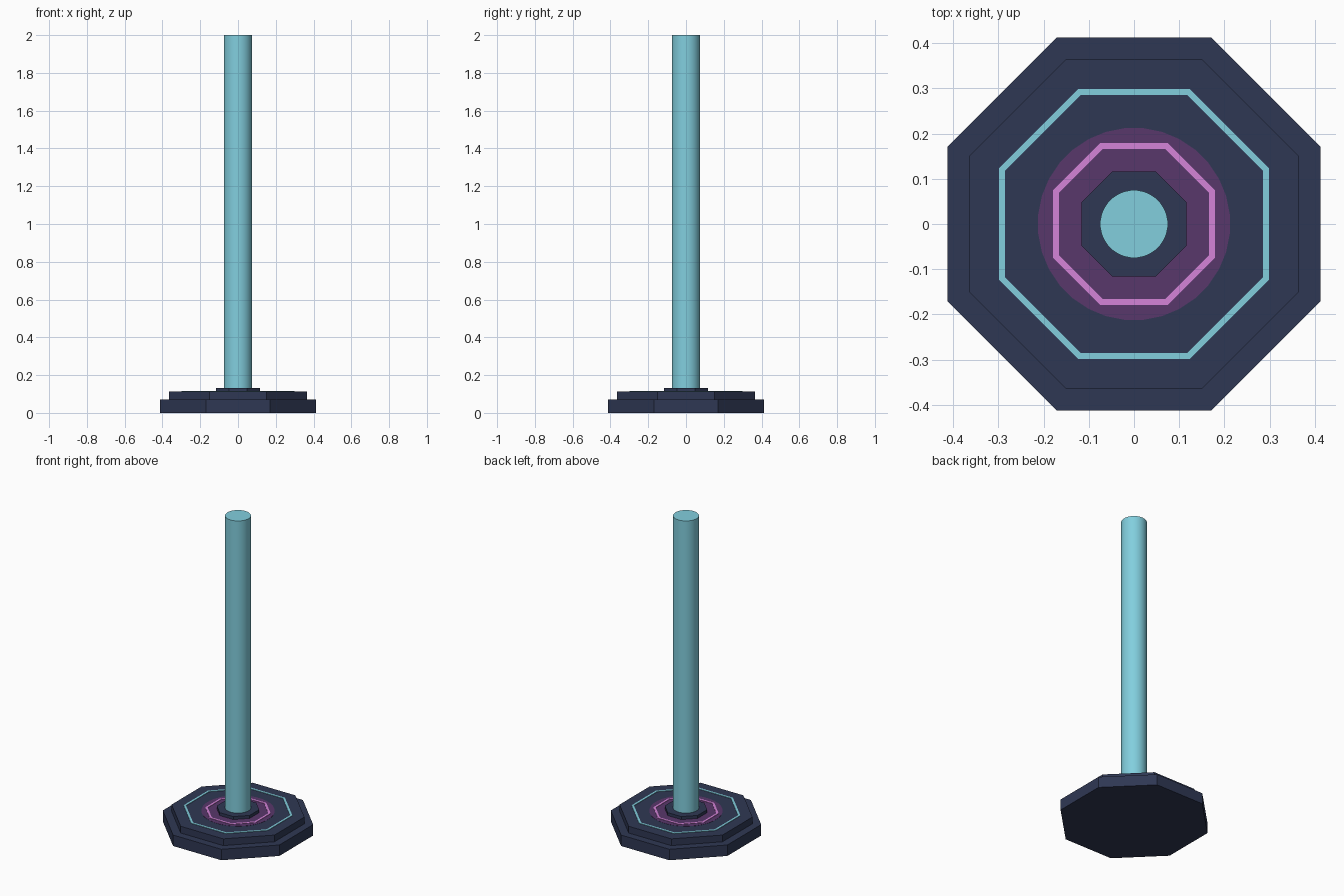
import bpy, bmesh, math

if "Cube" in bpy.data.objects:
    bpy.data.objects.remove(bpy.data.objects["Cube"])

def material(name, rgb):
    m = bpy.data.materials.new(name)
    m.diffuse_color = (*rgb, 1)
    m.use_nodes = True
    m.node_tree.nodes["Principled BSDF"].inputs["Base Color"].default_value = m.diffuse_color
    return m

navy = material("dark navy", (0.028, 0.039, 0.088))
cyan = material("pale cyan", (0.223, 0.62, 0.73))
purple = material("deep purple", (0.098, 0.038, 0.145))
pink = material("bright pink", (0.66, 0.23, 0.69))

def lathe(name, profile, sides, mat, smooth=False, octagon=False):
    """Spin a (radius, z) profile; octagon radii are measured to the flats.
    A profile that starts and ends on the same point makes a closed ring."""
    closed = profile[0] == profile[-1]
    pts = profile[:-1] if closed else profile
    k = 1 / math.cos(math.pi / sides) if octagon else 1
    bm = bmesh.new()
    loops = []
    for r, z in pts:
        loops.append([bm.verts.new((r * k * math.cos((i + 0.5) * math.tau / sides),
                                    r * k * math.sin((i + 0.5) * math.tau / sides), z))
                      for i in range(sides)])
    n = len(loops)
    for j in range(n if closed else n - 1):
        a, b = loops[j], loops[(j + 1) % n]
        for i in range(sides):
            h = (i + 1) % sides
            bm.faces.new((a[i], a[h], b[h], b[i]))
    if not closed:
        bm.faces.new(loops[0][::-1])
        bm.faces.new(loops[-1])
    bmesh.ops.recalc_face_normals(bm, faces=bm.faces)
    me = bpy.data.meshes.new(name)
    bm.to_mesh(me)
    bm.free()
    me.materials.append(mat)
    ob = bpy.data.objects.new(name, me)
    bpy.context.collection.objects.link(ob)
    if smooth:
        bpy.ops.object.select_all(action='DESELECT')
        ob.select_set(True)
        bpy.context.view_layer.objects.active = ob
        bpy.ops.object.shade_smooth_by_angle()
    return ob

def ring(name, r0, r1, z0, z1, sides, mat, octagon):
    lathe(name, [(r0, z0), (r1, z0), (r1, z1), (r0, z1), (r0, z0)], sides, mat, octagon=octagon)

# stepped octagonal base
T = 0.113
lathe("stepped_base", [(0.412, 0), (0.412, 0.07), (0.364, 0.07), (0.364, T)], 8, navy, octagon=True)
lathe("collar", [(0.116, T - 0.01), (0.116, 0.133)], 8, navy, octagon=True)

# inlaid rings and disc on the base top
ring("purple_inlay", 0.10, 0.213, T - 0.003, T + 0.001, 32, purple, False)
ring("pink_ring", 0.166, 0.179, T - 0.003, T + 0.003, 8, pink, True)
ring("cyan_ring", 0.285, 0.298, T - 0.003, T + 0.003, 8, cyan, True)

# tall round column
lathe("column", [(0.075, 0.125), (0.075, 2.0)], 32, cyan, smooth=True)
